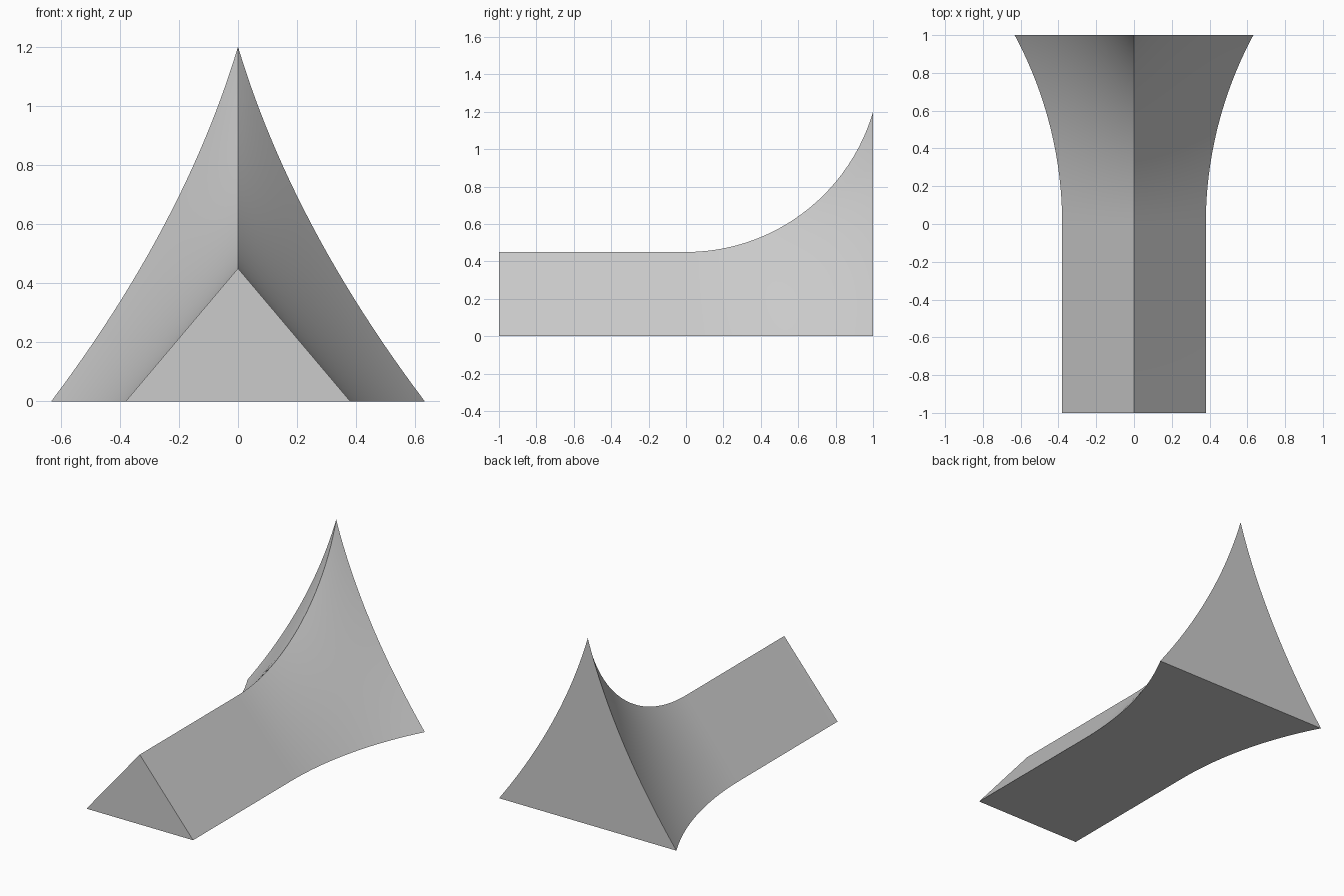
import bpy, bmesh, math

if "Cube" in bpy.data.objects:
    bpy.data.objects.remove(bpy.data.objects["Cube"])

N_T, N_Y = 24, 24          # steps up each slope, steps along the flare


def slope_point(t, y):
    """Right-hand slope at height parameter t (0 base, 1 ridge) and depth y."""
    x0, z0 = 0.38 * (1 - t), 0.45 * t                              # straight tent section
    x1, z1 = 0.632 * (1 - t) ** 2 + 0.36 * t * (1 - t), 1.2 * t      # flared back section
    if y <= 0:
        return x0, y, z0
    # circular arc tangent to the straight part, reaching the back section at y = 1
    d = math.hypot(x1 - x0, z1 - z0)
    r = (1 + d * d) / (2 * d)
    f = (r - math.sqrt(r * r - y * y)) / d
    return x0 + (x1 - x0) * f, y, z0 + (z1 - z0) * f


bm = bmesh.new()
# flare stations are spaced by angle so the steep end stays smooth
stations = [-1.0] + [math.sin(math.pi / 2 * i / N_Y) for i in range(N_Y + 1)]
rings = []
for y in stations:
    right = [slope_point(i / N_T, y) for i in range(N_T + 1)]
    left = [(-x, yy, z) for x, yy, z in reversed(right[:-1])]
    rings.append([bm.verts.new(p) for p in right + left])

# slopes and underside
n = len(rings[0])
for a, b in zip(rings, rings[1:]):
    for i in range(n):
        j = (i + 1) % n
        bm.faces.new((a[i], b[i], b[j], a[j]))

# front and back ends
bm.faces.new(rings[0])
bm.faces.new(rings[-1])
bmesh.ops.recalc_face_normals(bm, faces=bm.faces[:])

mesh = bpy.data.meshes.new("flared_ridge")
bm.to_mesh(mesh)
bm.free()
ridge = bpy.data.objects.new("flared_ridge", mesh)
bpy.context.collection.objects.link(ridge)
bpy.context.view_layer.objects.active = ridge
ridge.select_set(True)
bpy.ops.object.shade_smooth_by_angle(angle=math.radians(30))
